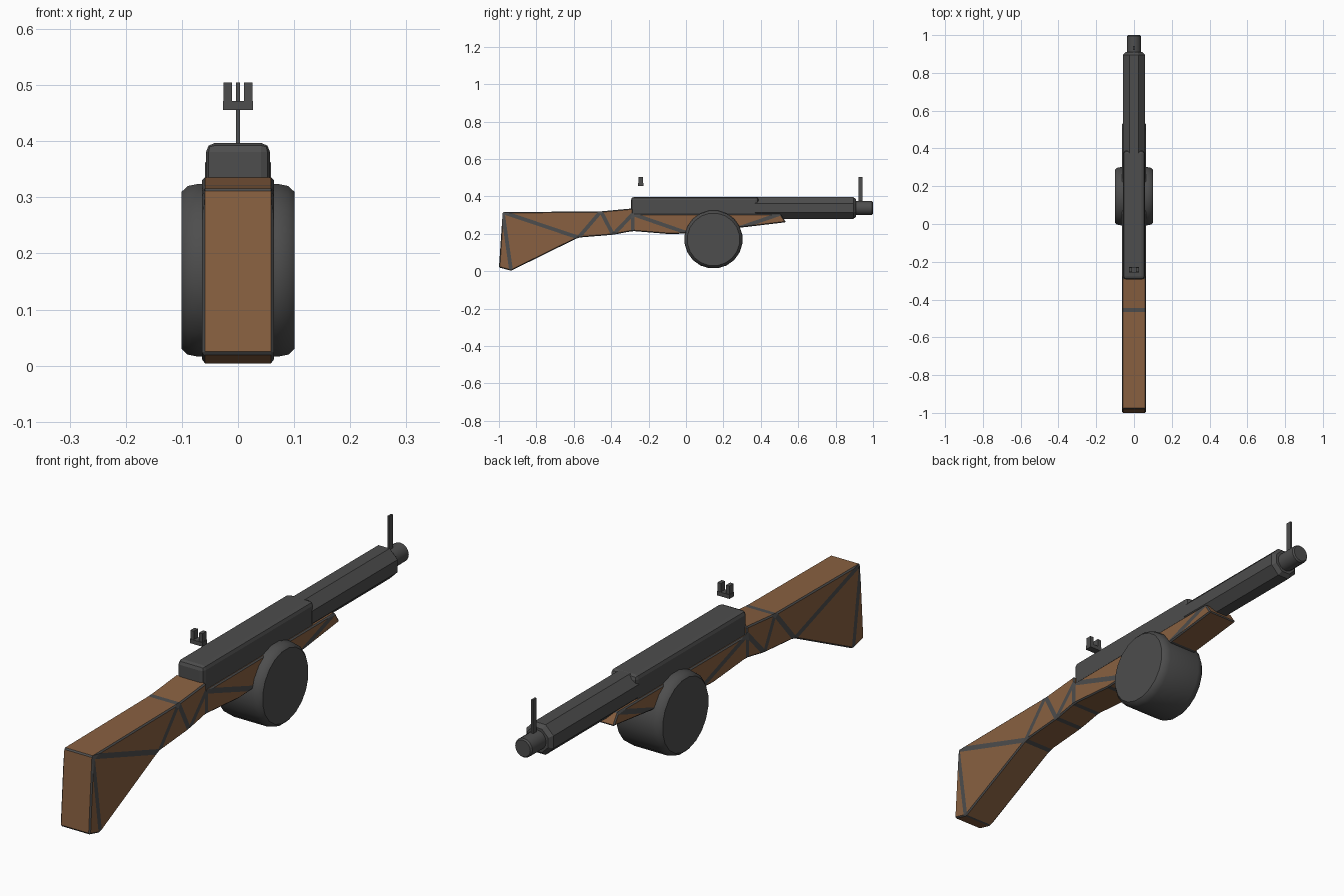
import bpy, bmesh, math
from mathutils import Matrix

if "Cube" in bpy.data.objects:
    bpy.data.objects.remove(bpy.data.objects["Cube"])


def material(name, rgb):
    m = bpy.data.materials.new(name)
    m.diffuse_color = (*rgb, 1)
    m.use_nodes = True
    m.node_tree.nodes["Principled BSDF"].inputs["Base Color"].default_value = m.diffuse_color
    return m


METAL = material("dark_grey_metal", (0.075, 0.075, 0.075))
WOOD = material("brown_wood", (0.25, 0.118, 0.052))


def finish(name, bm, mats):
    bmesh.ops.recalc_face_normals(bm, faces=bm.faces)
    me = bpy.data.meshes.new(name)
    bm.to_mesh(me)
    bm.free()
    ob = bpy.data.objects.new(name, me)
    bpy.context.collection.objects.link(ob)
    for m in mats:
        me.materials.append(m)
    return ob


def bevel(ob, width, segments=1, **kw):
    mod = ob.modifiers.new("edge_bevel", 'BEVEL')
    mod.width, mod.segments = width, segments
    for k, v in kw.items():
        setattr(mod, k, v)
    return mod


def smooth(ob, angle=35):
    bpy.ops.object.select_all(action='DESELECT')
    ob.select_set(True)
    bpy.context.view_layer.objects.active = ob
    bpy.ops.object.shade_smooth_by_angle(angle=math.radians(angle))


def box(name, x, y, z):
    bm = bmesh.new()
    size = [b - a for a, b in (x, y, z)]
    mid = [(a + b) / 2 for a, b in (x, y, z)]
    bmesh.ops.create_cube(bm, size=1, matrix=Matrix.Translation(mid) @ Matrix.Diagonal((*size, 1)))
    return finish(name, bm, [METAL])


def lathe(name, rings, sides, centre, axis, phase=0.0):
    """Closed stack of (position, radius) rings along the x or y axis."""
    bm = bmesh.new()
    loops = []
    for p, r in rings:
        loop = []
        for i in range(sides):
            a = 2 * math.pi * (i + phase) / sides
            u, v = centre[0] + r * math.cos(a), centre[1] + r * math.sin(a)
            loop.append(bm.verts.new((p, u, v) if axis == 'x' else (u, p, v)))
        loops.append(loop)
    for a, b in zip(loops, loops[1:]):
        for i in range(sides):
            j = (i + 1) % sides
            bm.faces.new((a[i], a[j], b[j], b[i]))
    bm.faces.new(loops[0])
    bm.faces.new(loops[-1])
    return finish(name, bm, [METAL])


# Wooden stock: side profile (y, z), split into panels whose seams become grey strips
profile = [(-1.0, 0.02), (-0.935, 0.003), (-0.575, 0.18), (-0.39, 0.195), (-0.285, 0.215),
           (-0.08, 0.198), (0.01, 0.203), (0.29, 0.233), (0.535, 0.262), (0.505, 0.307),
           (-0.285, 0.305), (-0.285, 0.336), (-0.455, 0.32), (-0.98, 0.316)]
panels = [(0, 1, 13), (1, 2, 13), (2, 12, 13), (2, 3, 12), (3, 10, 11, 12), (3, 4, 10),
          (4, 5, 6, 10), (6, 7, 9, 10), (7, 8, 9)]
bm = bmesh.new()
sides = [[bm.verts.new((x, y, z)) for y, z in profile] for x in (-0.064, 0.064)]
for side in sides:
    for p in panels:
        bm.faces.new([side[i] for i in p])
n = len(profile)
for i in range(n):
    j = (i + 1) % n
    bm.faces.new((sides[0][i], sides[0][j], sides[1][j], sides[1][i]))
bmesh.ops.recalc_face_normals(bm, faces=bm.faces)
# flat seams get wide strips, corners get narrow ones
weights = [1.0 if e.calc_face_angle(0) < math.radians(40) else 0.5 for e in bm.edges]
stock = finish("wooden_stock", bm, [WOOD, METAL])
layer = stock.data.attributes.new("bevel_weight_edge", 'FLOAT', 'EDGE')
layer.data.foreach_set("value", weights)
bevel(stock, 0.01, limit_method='WEIGHT', material=1, use_clamp_overlap=False)

# Receiver
receiver = box("receiver", (-0.057, 0.057), (-0.294, 0.388), (0.285, 0.397))
bevel(receiver, 0.016, 2)

# Octagonal barrel jacket and round muzzle
R = 0.0585 / math.cos(math.pi / 8)
lathe("barrel_jacket", [(0.37, R), (0.895, R), (0.91, R - 0.014)], 8, (0, 0.338), 'y', 0.5)
smooth(lathe("muzzle", [(0.89, 0.037), (0.994, 0.037), (1.0, 0.032)], 16, (0, 0.338), 'y'))

# Drum magazine with rounded rim
half = [(0.07, 0.156), (0.09, 0.152), (0.101, 0.141)]
rings = [(-x, r) for x, r in reversed(half)] + half
smooth(lathe("drum_magazine", rings, 20, (0.147, 0.17), 'x', 0.5))

# Front sight blade
box("front_sight", (-0.004, 0.004), (0.921, 0.943), (0.365, 0.505))

# Rear sight: base with two posts
box("rear_sight_base", (-0.027, 0.027), (-0.257, -0.228), (0.456, 0.472))
for s, label in ((-1, "left"), (1, "right")):
    box("rear_sight_post_" + label, sorted((s * 0.011, s * 0.026)), (-0.255, -0.23), (0.47, 0.505))
